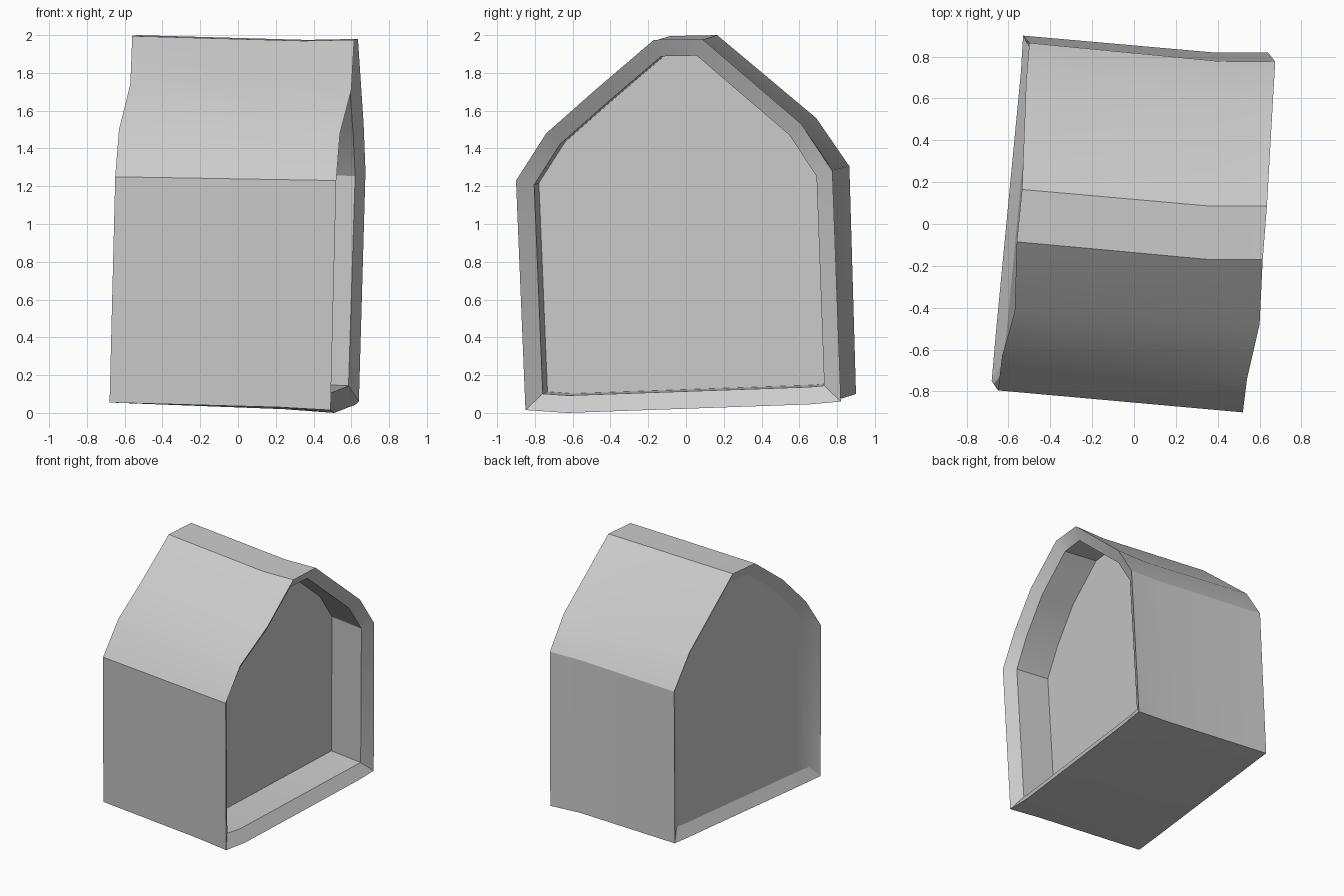
import bpy, bmesh, math
from mathutils import Vector

if "Cube" in bpy.data.objects:
    bpy.data.objects.remove(bpy.data.objects["Cube"])

# Outline of the open front end (x, y, z), running round from the low -y corner
FRONT = [(0.49, -0.85, 0.015), (0.51, -0.63, 0.0), (0.625, 0.65, 0.045), (0.64, 0.82, 0.06),
         (0.675, 0.775, 1.28), (0.665, 0.61, 1.53), (0.635, 0.085, 1.98), (0.615, -0.17, 1.975),
         (0.60, -0.48, 1.71), (0.54, -0.74, 1.48), (0.52, -0.90, 1.23)]
# Matching outline of the closed back end
BACK = [(-0.68, -0.75, 0.055), (-0.66, -0.52, 0.06), (-0.54, 0.73, 0.09), (-0.53, 0.90, 0.10),
        (-0.50, 0.865, 1.305), (-0.515, 0.69, 1.56), (-0.535, 0.165, 2.0), (-0.56, -0.085, 1.995),
        (-0.57, -0.42, 1.74), (-0.63, -0.63, 1.5), (-0.65, -0.795, 1.25)]
front = [Vector(p) for p in FRONT]
back = [Vector(p) for p in BACK]
axis = Vector((-1.0, 0.09, 0.037))       # runs from front to back


def inset(ring, width, depth):
    """Shrink a ring in the y-z plane and push it along the axis."""
    out = []
    n = len(ring)
    for i, p in enumerate(ring):
        a, b = p - ring[i - 1], ring[(i + 1) % n] - p
        na = Vector((0, -a.z, a.y)).normalized()
        nb = Vector((0, -b.z, b.y)).normalized()
        out.append(p + (na + nb) * (width / (1 + na.dot(nb))) + axis * depth)
    return out


# Slight waist just behind the front lip
waist = [b.lerp(f, 0.77) for b, f in zip(back, front)]
for i, p in enumerate(waist):
    if 3 <= i <= 7:
        p.y -= 0.018
    if 5 <= i <= 7:
        p.z -= 0.01
    if i in (0, 1, 2, 3):
        p.z += 0.006

# Rings in order: back panel, shell, sloped front lip, recess floor
lip = inset(front, 0.09, 0.055)
rings = [inset(back, 0.09, -0.05), back, waist, front, lip, [p + axis * 0.28 for p in lip]]

bm = bmesh.new()
loops = [[bm.verts.new(p) for p in r] for r in rings]
for a, b in zip(loops, loops[1:]):
    for i in range(len(a)):
        j = (i + 1) % len(a)
        bm.faces.new((a[i], a[j], b[j], b[i]))
bm.faces.new(loops[0][::-1])
bm.faces.new(loops[-1])
bmesh.ops.recalc_face_normals(bm, faces=bm.faces)

mesh = bpy.data.meshes.new("house_shell")
bm.to_mesh(mesh)
bm.free()
shell = bpy.data.objects.new("house_shell", mesh)
bpy.context.collection.objects.link(shell)
bpy.context.view_layer.objects.active = shell
shell.select_set(True)
bpy.ops.object.shade_smooth_by_angle(angle=math.radians(25))
